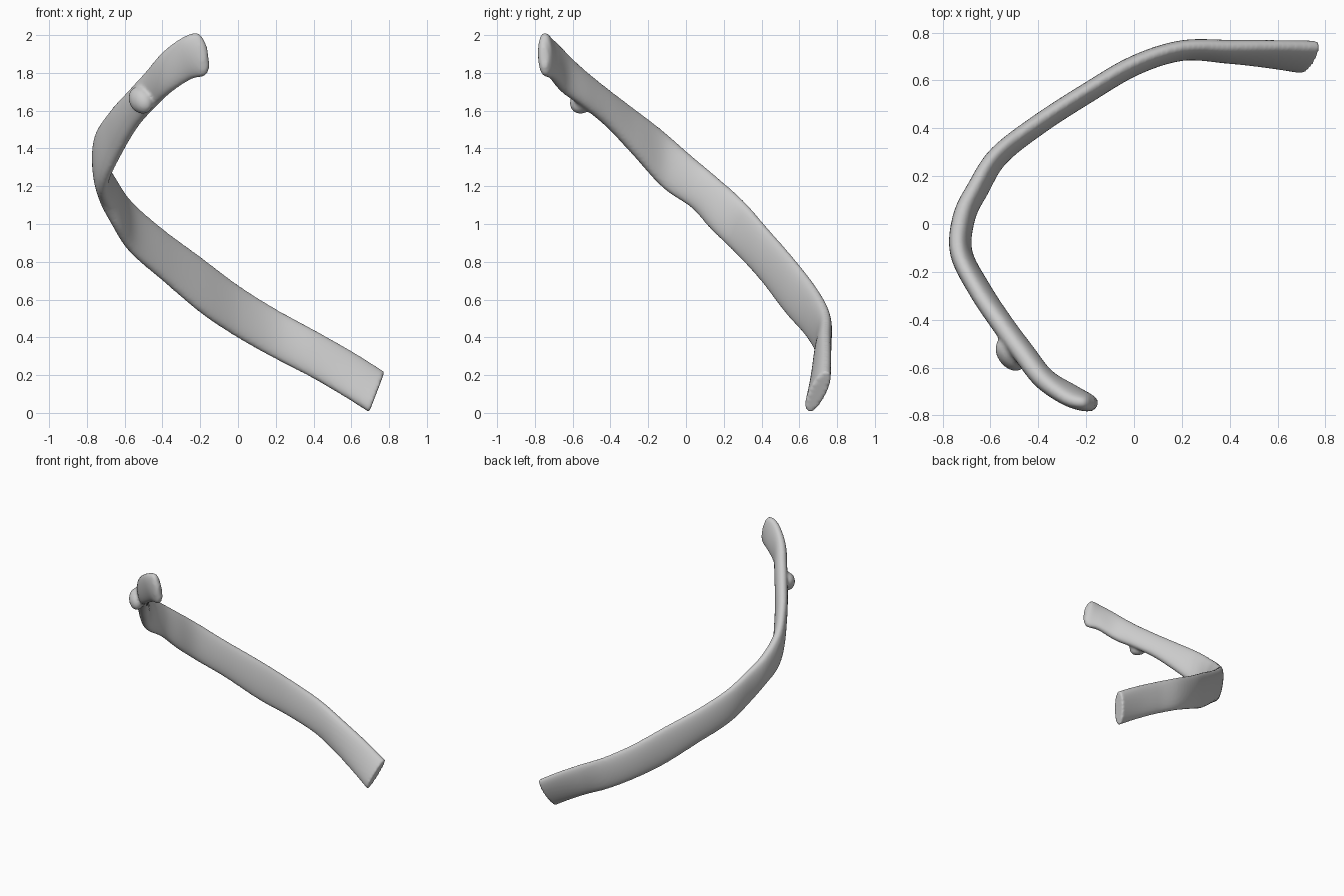
import bpy, bmesh, math
from mathutils import Vector, Matrix

if "Cube" in bpy.data.objects:
    bpy.data.objects.remove(bpy.data.objects["Cube"])

# Stations from head to front end: upper edge xyz, lower edge xyz, thickness
STATIONS = [
    (-.165, -.755, 1.94, -.15, -.745, 1.83, .04),
    (-.21, -.75, 2.01, -.175, -.745, 1.785, .075),
    (-.29, -.73, 1.99, -.25, -.70, 1.765, .085),
    (-.385, -.655, 1.92, -.365, -.64, 1.69, .09),
    (-.47, -.55, 1.82, -.45, -.53, 1.61, .09),
    (-.565, -.42, 1.715, -.54, -.41, 1.51, .09),
    (-.66, -.28, 1.61, -.63, -.27, 1.36, .09),
    (-.735, -.12, 1.49, -.71, -.12, 1.19, .09),
    (-.725, .03, 1.36, -.695, .03, 1.085, .09),
    (-.67, .155, 1.255, -.635, .14, .965, .085),
    (-.58, .295, 1.13, -.555, .27, .84, .08),
    (-.41, .425, .98, -.39, .405, .695, .08),
    (-.20, .56, .825, -.19, .535, .525, .08),
    (0, .675, .675, .005, .65, .395, .08),
    (.2, .74, .55, .2, .71, .285, .08),
    (.41, .745, .435, .385, .695, .19, .085),
    (.61, .75, .32, .55, .67, .095, .085),
    (.775, .75, .215, .695, .645, .005, .09),
]
SIDES, STEPS = 28, 6


def spline(i, t):
    """Smooth interpolation of all station values between i and i+1."""
    n = len(STATIONS) - 1
    p = [STATIONS[min(max(i + k, 0), n)] for k in (-1, 0, 1, 2)]
    return [0.5 * (2*b + (c-a)*t + (2*a-5*b+4*c-d)*t*t + (3*b-a-3*c+d)*t**3)
            for a, b, c, d in zip(*p)]


rows = [spline(i, k / STEPS) for i in range(len(STATIONS) - 1) for k in range(STEPS)]
rows.append(list(STATIONS[-1]))
tops = [Vector(r[:3]) for r in rows]
lows = [Vector(r[3:6]) for r in rows]
mids = [(a + b) / 2 for a, b in zip(tops, lows)]

# Curved flattened shaft
bm = bmesh.new()
rings = []
for i, r in enumerate(rows):
    along = mids[min(i + 1, len(rows) - 1)] - mids[max(i - 1, 0)]
    half = (tops[i] - lows[i]) / 2
    side = along.cross(half).normalized() * r[6] / 2
    ring = []
    for k in range(SIDES):
        a = 2 * math.pi * k / SIDES
        c, s = math.cos(a), math.sin(a)
        ring.append(bm.verts.new(mids[i] + half * c
                                 + side * math.copysign(abs(s) ** .8, s)))
    rings.append(ring)
for p, q in zip(rings, rings[1:]):
    for k in range(SIDES):
        j = (k + 1) % SIDES
        bm.faces.new((p[k], p[j], q[j], q[k]))
bm.faces.new(rings[0][::-1])
bm.faces.new(rings[-1])

# Knob on the outer side of the neck
knob = (Matrix.Translation((-.515, -.545, 1.655))
        @ Matrix.Rotation(math.radians(-52), 4, 'Z')
        @ Matrix.Rotation(math.radians(35), 4, 'Y')
        @ Matrix.Diagonal((.085, .055, .065, 1)))
bmesh.ops.create_uvsphere(bm, u_segments=20, v_segments=12, radius=1, matrix=knob)
bmesh.ops.recalc_face_normals(bm, faces=bm.faces[:])

mesh = bpy.data.meshes.new("rib_bone")
bm.to_mesh(mesh)
bm.free()
rib = bpy.data.objects.new("rib_bone", mesh)
bpy.context.collection.objects.link(rib)

# Fuse the knob into the shaft and soften the join
remesh = rib.modifiers.new("fuse", 'REMESH')
remesh.mode = 'VOXEL'
remesh.voxel_size = .011
remesh.use_smooth_shade = True
soften = rib.modifiers.new("soften", 'SMOOTH')
soften.factor = .5
soften.iterations = 4
